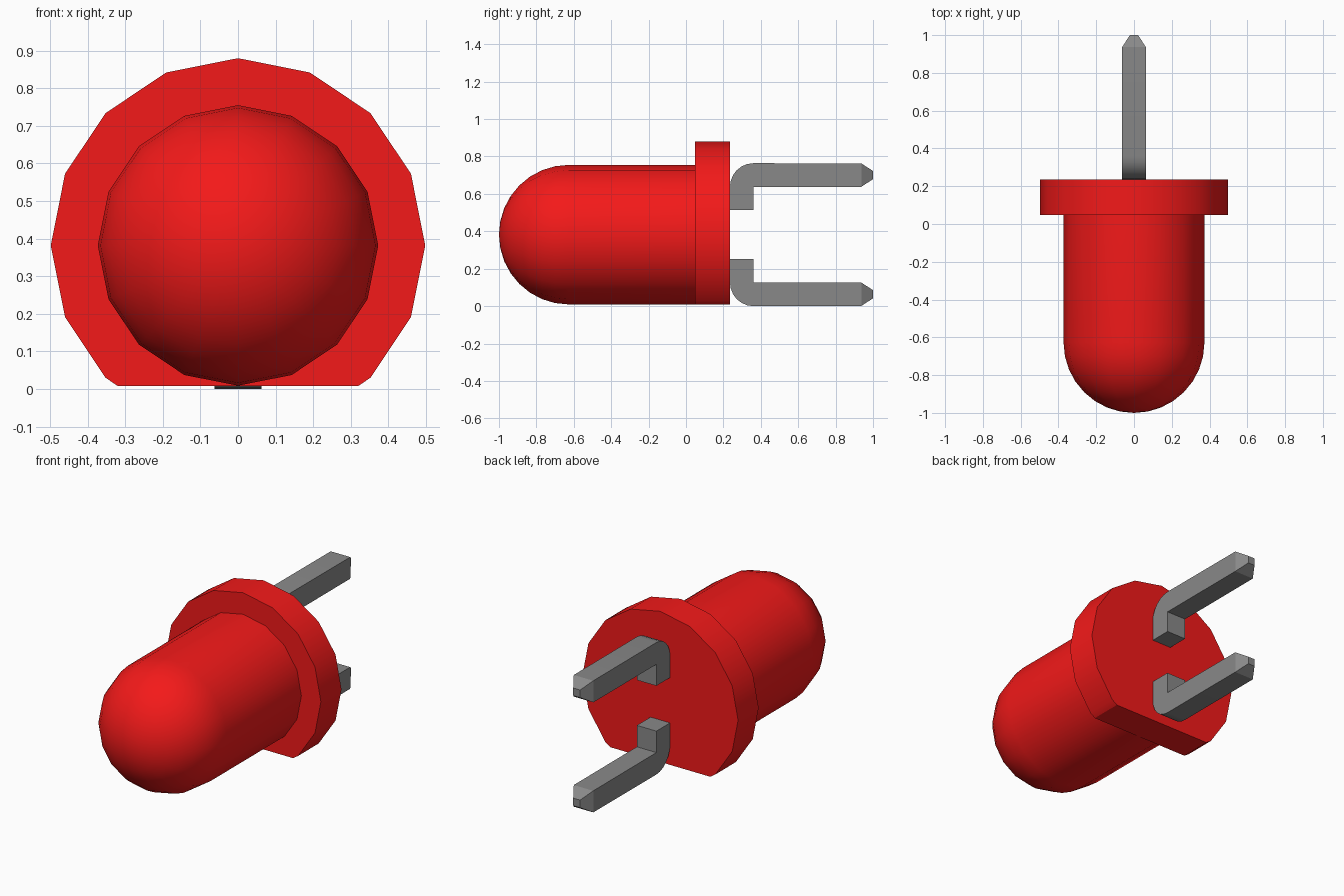
import bpy, bmesh, math
from mathutils import Vector

if "Cube" in bpy.data.objects:
    bpy.data.objects.remove(bpy.data.objects["Cube"])

CZ = 0.382      # height of the lamp axis
SIDES = 16


def material(name, rgb):
    m = bpy.data.materials.new(name)
    m.diffuse_color = (*rgb, 1)
    m.use_nodes = True
    m.node_tree.nodes["Principled BSDF"].inputs["Base Color"].default_value = m.diffuse_color
    return m


def finish(bm, name, mat=None, smooth=True):
    bmesh.ops.recalc_face_normals(bm, faces=bm.faces[:])
    me = bpy.data.meshes.new(name)
    bm.to_mesh(me)
    bm.free()
    ob = bpy.data.objects.new(name, me)
    bpy.context.collection.objects.link(ob)
    if mat:
        me.materials.append(mat)
    if smooth:
        bpy.ops.object.select_all(action='DESELECT')
        ob.select_set(True)
        bpy.context.view_layer.objects.active = ob
        bpy.ops.object.shade_smooth_by_angle(angle=math.radians(30))
    return ob


def lathe(profile):
    """Revolve (radius, y) points about the lamp axis and cap both ends."""
    bm = bmesh.new()
    rings = []
    for r, y in profile:
        if r < 1e-5:
            rings.append([bm.verts.new((0, y, CZ))])
            continue
        rings.append([bm.verts.new((r * math.sin(a), y, CZ + r * math.cos(a)))
                      for a in (2 * math.pi * i / SIDES for i in range(SIDES))])
    for a, b in zip(rings, rings[1:]):
        for i in range(SIDES):
            j = (i + 1) % SIDES
            if len(b) == 1:
                bm.faces.new((a[i], a[j], b[0]))
            else:
                bm.faces.new((a[i], a[j], b[j], b[i]))
    for ring in (rings[0], rings[-1]):
        if len(ring) > 1:
            bm.faces.new(ring)
    return bm


red = material("red_plastic", (0.9, 0.01, 0.01))
steel = material("lead_metal", (0.25, 0.25, 0.25))

# Bulb: straight barrel with a hemispherical nose
R = 0.373
dome = [(R * math.cos(t), -1 + R - R * math.sin(t))
        for t in (math.pi / 2 * k / 8 for k in range(9))]
finish(lathe([(R, 0.06)] + dome), "bulb", red)

# Flange: disc with a flat cut along the bottom
bm = lathe([(0.498, 0.235), (0.498, 0.047)])
cut = bmesh.ops.bisect_plane(bm, geom=bm.verts[:] + bm.edges[:] + bm.faces[:],
                             plane_co=(0, 0, 0.008), plane_no=(0, 0, -1),
                             clear_outer=True)
edges = [e for e in cut["geom_cut"] if isinstance(e, bmesh.types.BMEdge)]
bmesh.ops.holes_fill(bm, edges=edges, sides=0)
finish(bm, "flange", red)


# Leads: bent square bars with a rounded outer elbow and a tapered tip
def lead(name, side):
    w, y0 = 0.0625, 0.235
    y1, inner, outer = y0 + 2 * w, 0.255, 0.382     # heights from the lamp axis
    arc = [(y1 - 2 * w * math.cos(t), inner + (outer - inner) * math.sin(t))
           for t in (math.pi / 2 * k / 6 for k in range(7))]
    profile = [(y1, inner), (y1, 0.131), (y0, 0.131)] + arc
    bm = bmesh.new()

    def loop(pts, x):
        return [bm.verts.new((x, y, CZ + side * h)) for y, h in pts]

    # elbow with its short leg
    a, b = loop(profile, -w), loop(profile, w)
    bm.faces.new(a)
    bm.faces.new(b)
    n = len(a)
    for i in range(n - 1):       # the last side is open where the bar joins
        bm.faces.new((a[i], a[i + 1], b[i + 1], b[i]))
    # straight bar, then the tapered tip
    prev = [a[0], b[0], b[-1], a[-1]]
    mid = (inner + outer) / 2
    for y, s in ((0.937, w), (1.0, 0.022)):
        ring = [bm.verts.new((x * s, y, CZ + side * (mid + h * s)))
                for x, h in ((-1, -1), (1, -1), (1, 1), (-1, 1))]
        for i in range(4):
            j = (i + 1) % 4
            bm.faces.new((prev[i], prev[j], ring[j], ring[i]))
        prev = ring
    bm.faces.new(prev)
    finish(bm, name, steel)


lead("upper_lead", 1)
lead("lower_lead", -1)
